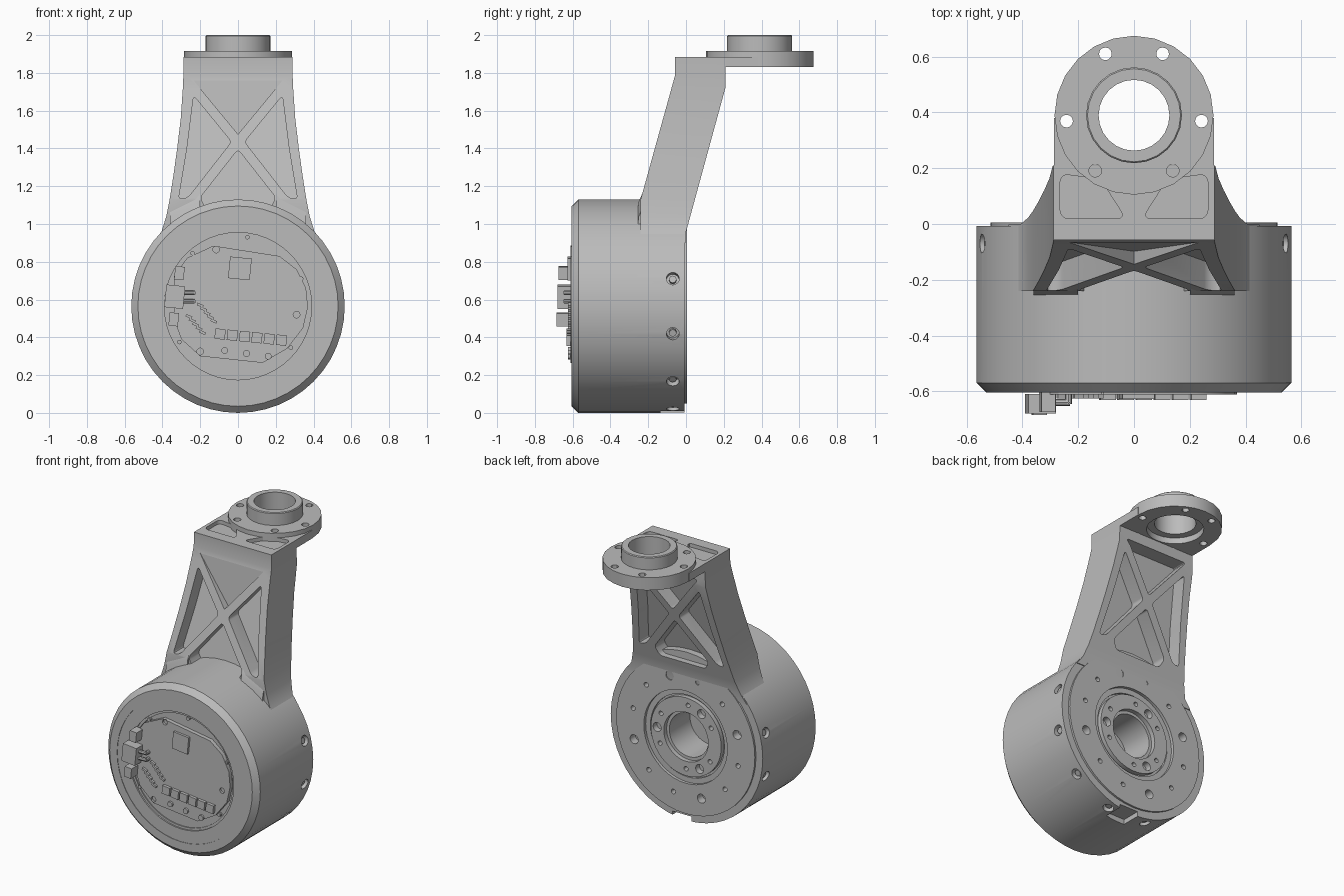
import bpy, bmesh, math
from mathutils import Matrix, Vector

if "Cube" in bpy.data.objects:
    bpy.data.objects.remove(bpy.data.objects["Cube"])

GREY = (0.5, 0.5, 0.5, 1)
metal = bpy.data.materials.new("plain grey")
metal.use_nodes = True
metal.diffuse_color = GREY
metal.node_tree.nodes["Principled BSDF"].inputs["Base Color"].default_value = GREY

HUB = Vector((0, 0, 0.565))
BOSS = Vector((0, 0.39, 0))


def finish(name, bm, angle=30):
    bmesh.ops.recalc_face_normals(bm, faces=bm.faces)
    mesh = bpy.data.meshes.new(name)
    bm.to_mesh(mesh)
    bm.free()
    mesh.materials.append(metal)
    ob = bpy.data.objects.new(name, mesh)
    bpy.context.collection.objects.link(ob)
    smooth(ob, angle)
    return ob


def smooth(ob, angle=30):
    bpy.ops.object.select_all(action="DESELECT")
    ob.select_set(True)
    bpy.context.view_layer.objects.active = ob
    bpy.ops.object.shade_smooth_by_angle(angle=math.radians(angle))


def lathe(bm, profile, centre, axis, steps):
    """Spin a closed (radius, height) profile about the y or z axis."""
    place = (lambda r, h: Vector((r, h, 0))) if axis == "Y" else (lambda r, h: Vector((r, 0, h)))
    verts = [bm.verts.new(centre + place(r, h)) for r, h in profile]
    edges = [bm.edges.new((verts[i - 1], verts[i])) for i in range(len(verts))
             if profile[i - 1][0] + profile[i][0] > 0]
    bmesh.ops.spin(bm, geom=verts + edges, cent=centre, steps=steps, angle=math.tau,
                   axis=(0, 1, 0) if axis == "Y" else (0, 0, 1))
    bmesh.ops.remove_doubles(bm, verts=bm.verts, dist=1e-5)


def rod(bm, centre, direction, radius, length, sides=16):
    turn = Vector(direction).to_track_quat("Z", "Y").to_matrix().to_4x4()
    bmesh.ops.create_cone(bm, cap_ends=True, segments=sides, radius1=radius, radius2=radius,
                          depth=length, matrix=Matrix.Translation(centre) @ turn)


def box(bm, centre, size, tilt=0):
    bmesh.ops.create_cube(bm, size=1, matrix=Matrix.Translation(centre)
                          @ Matrix.Rotation(tilt, 4, "Y") @ Matrix.Diagonal((*size, 1)))


def prism(bm, pts, lo, hi, place, round_by=0):
    """Extrude an outline from lo to hi, with rounded corners."""
    a = [bm.verts.new(place(u, v, lo)) for u, v in pts]
    b = [bm.verts.new(place(u, v, hi)) for u, v in pts]
    n = len(pts)
    faces = [bm.faces.new(a), bm.faces.new(b[::-1])]
    faces += [bm.faces.new((a[i - 1], b[i - 1], b[i], a[i])) for i in range(n)]
    bmesh.ops.recalc_face_normals(bm, faces=faces)
    if round_by:
        edges = [bm.edges.get((a[i], b[i])) for i in range(n)]
        bmesh.ops.bevel(bm, geom=edges, offset=round_by, segments=4, profile=0.5,
                        affect="EDGES", clamp_overlap=True)


def carve(ob, bm):
    """Cut the shapes in bm out of ob and discard the cutter."""
    cutter = finish("cutter", bm)
    cutter.hide_render = True
    mod = ob.modifiers.new("cut", "BOOLEAN")
    mod.object, mod.operation, mod.solver = cutter, "DIFFERENCE", "EXACT"
    mesh = bpy.data.meshes.new_from_object(ob.evaluated_get(bpy.context.evaluated_depsgraph_get()))
    ob.modifiers.clear()
    ob.data = mesh
    bpy.data.objects.remove(cutter)
    smooth(ob)


def polar(radius, degrees):
    t = math.radians(degrees)
    return Vector((radius * math.cos(t), 0, radius * math.sin(t)))


# Motor housing, with stepped back plate and central bore
bm = bmesh.new()
lathe(bm, [(0, -.585), (.375, -.585), (.375, -.592), (.39, -.592), (.39, -.602), (.475, -.602),
           (.475, -.605), (.53, -.605), (.565, -.57), (.565, -.008), (.515, -.008), (.515, .005),
           (.31, .005), (.31, -.015), (.275, -.015), (.275, -.03), (.262, -.03), (.262, 0),
           (.165, 0), (.165, -.03), (.145, -.03), (.145, -.25), (0, -.25)], HUB, "Y", 48)
housing = finish("motor_housing", bm)
bm = bmesh.new()
for i in range(12):
    big = i % 3 == 0
    rod(bm, HUB + polar(.4, 30 * i - 17), (0, 1, 0), .03 if big else .016, .1)
for i in range(3):
    rod(bm, HUB + polar(.215, 120 * i + 2), (0, 1, 0), .03, .08)
    for offset in (-28, 28):
        rod(bm, HUB + polar(.215, 120 * i + 2 + offset), (0, 1, 0), .015, .08)
for angle in range(-195, 16, 30):
    rod(bm, HUB + polar(.565, angle) + Vector((0, -.07, 0)), polar(1, angle), .034, .08)
box(bm, (.035, -.06, 0), (.14, .15, .07))
carve(housing, bm)

# Screws sunk in the housing rim
bm = bmesh.new()
for angle in range(-195, 16, 30):
    rod(bm, HUB + polar(.535, angle) + Vector((0, -.07, 0)), polar(1, angle), .02, .03, 8)
finish("rim_screws", bm)


# Leaning arm lofted from flat sections
def front_y(z):
    return min(-.24 + max(z - 1.13, 0) * .277, -.057)


def back_y(z):
    return min(max(z - .95, 0) * .273 - .002, .21)


WIDTHS = [(.9, .45), (.96, .405), (1.04, .38), (1.13, .362), (1.25, .343), (1.4, .322),
          (1.56, .303), (1.72, .292), (1.79, .289), (1.885, .288)]
bm = bmesh.new()
rings = [[bm.verts.new(p) for p in ((-w, front_y(z), z), (w, front_y(z), z),
                                    (w, back_y(z), z), (-w, back_y(z), z))] for z, w in WIDTHS]
for low, high in zip(rings, rings[1:]):
    for i in range(4):
        bm.faces.new((low[i - 1], low[i], high[i], high[i - 1]))
bm.faces.new(rings[0])
bm.faces.new(rings[-1])
arm = finish("leaning_arm", bm)

# Triangular pockets either side of the crossed ribs, and two in the top
SIDE = [(.235, 1.68), (.035, 1.435), (.265, 1.14), (.315, 1.13), (.27, 1.4)]
LOWER = [(0, 1.395), (.2, 1.14), (.17, 1.08), (-.17, 1.08), (-.2, 1.14)]
UPPER = [(0, 1.475), (.235, 1.76), (-.235, 1.76)]
bm = bmesh.new()
for wall, sign in ((front_y, 1), (back_y, -1)):
    def on_wall(u, v, w):
        return (u, wall(v) + sign * w, v)
    for m in (-1, 1):
        prism(bm, [(m * x, z) for x, z in SIDE], -.06, .1, on_wall, .02)
    prism(bm, LOWER, -.06, .1, on_wall, .02)
    if sign < 0:
        prism(bm, UPPER, -.06, .1, on_wall, .02)
    else:
        prism(bm, UPPER, -.06, 0, lambda u, v, w: (u, front_y(v) + (w or (1.765 - v) * .16), v))
for m in (-1, 1):
    prism(bm, [(m * x, y) for x, y in ((.03, .02), (.265, .02), (.265, .18), (.12, .16))],
          1.86, 1.95, lambda u, v, w: (u, v, w), .03)
carve(arm, bm)

# Top plate reaching out to the round flange
bm = bmesh.new()
box(bm, (0, .28, 1.8575), (.575, .2, .055))
plate = finish("top_plate", bm)
bm = bmesh.new()
rod(bm, BOSS + Vector((0, 0, 1.86)), (0, 0, 1), .275, .3, 24)
carve(plate, bm)

# Round flange with boss, bore and bolt holes
bm = bmesh.new()
lathe(bm, [(.127, 1.87), (.127, 2), (.167, 2), (.172, 1.995), (.172, 1.915), (.285, 1.915),
           (.285, 1.83), (.175, 1.83), (.175, 1.87)], BOSS, "Z", 24)
flange = finish("mounting_flange", bm)
bm = bmesh.new()
for base in (90, 210, 330):
    for offset in (-25, 25):
        t = math.radians(base + offset)
        rod(bm, BOSS + Vector((.243 * math.cos(t), .243 * math.sin(t), 1.87)), (0, 0, 1), .023, .3, 12)
carve(flange, bm)

# Fillets where the arm meets the housing front
bm = bmesh.new()
for m in (-1, 1):
    prism(bm, [(-.265, 1.0), (-.2, 1.0), (-.2, 1.17), (-.232, 1.16), (-.25, 1.12)], .2, .36,
          lambda u, v, w: (m * w, u, v - (w - .2) * .5))
finish("arm_fillets", bm)

# Circuit board on the front
OUTLINE = [(-.13, .885), (.22, .83), (.31, .76), (.36, .66), (.37, .56), (.345, .45), (.26, .34),
           (.13, .265), (-.2, .3), (-.3, .39), (-.34, .5), (-.34, .72), (-.27, .82)]
bm = bmesh.new()
prism(bm, OUTLINE, -.58, -.612, lambda u, v, w: (u, w, v))
board = finish("circuit_board", bm)
bm = bmesh.new()
for x, z in ((-.115, .865), (.31, .52), (-.2, .325)):
    rod(bm, (x, -.612, z), (0, 1, 0), .018, .03, 12)
carve(board, bm)

bm = bmesh.new()
box(bm, (.01, -.615, .765), (.115, .025, .115), .1)
for x in (-.095, -.03, .035, .1, .165, .23):
    box(bm, (x, -.617, .408 - x * .1), (.055, .03, .055), .1)
for x, z in ((-.07, .33), (.045, .315), (.16, .3)):
    rod(bm, (x, -.615, z), (0, 1, 0), .018, .02, 12)
for i in range(5):
    for x, z in ((-.2, .57), (-.26, .51)):
        box(bm, (x + i * .018, -.616, z - i * .021), (.035, .02, .014), .45)
finish("board_chips", bm)

# Plugs and cable loops at the board edge
bm = bmesh.new()
for x, y, z, w, h in ((-.31, -.64, .74, .05, .07), (-.34, -.65, .495, .05, .07),
                      (-.335, -.645, .615, .1, .12)):
    box(bm, (x, y, z), (w, .07, h), .1)
finish("plugs", bm)
bm = bmesh.new()
for z in (.59, .635):
    rod(bm, (-.265, -.64, z), (1, 0, 0), .012, .07, 8)
    rod(bm, (-.235, -.625, z), (0, 1, 0), .012, .04, 8)
finish("cable_loops", bm)

# Small screws around the board
bm = bmesh.new()
for x, z in ((.05, .93), (-.24, .845), (.335, .71), (.28, .345), (-.31, .375)):
    rod(bm, (x, -.59, z), (0, 1, 0), .012, .03, 10)
finish("board_screws", bm)
